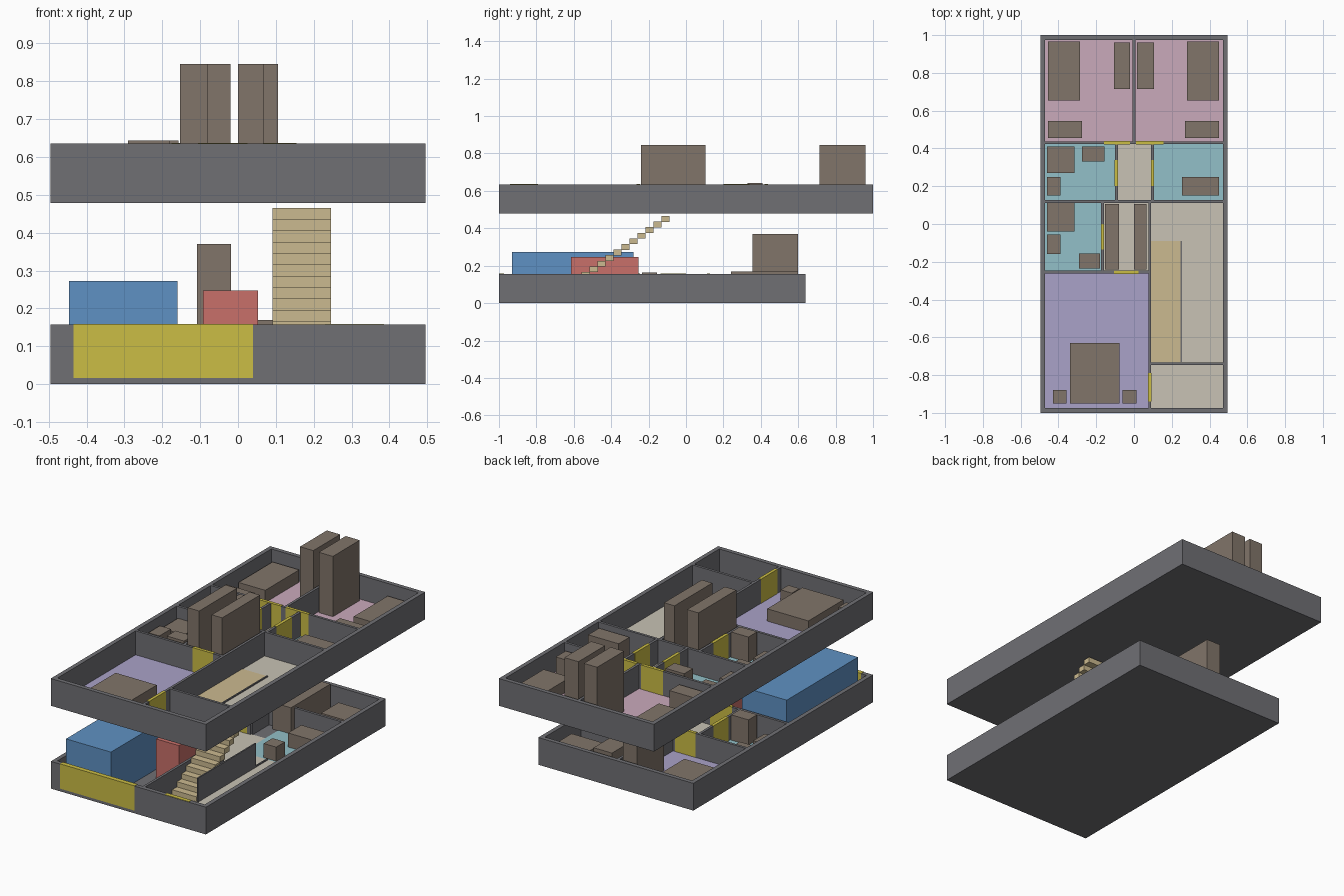
import bpy

cube = bpy.data.objects.get("Cube")
if cube:
    bpy.data.objects.remove(cube, do_unlink=True)


def material(name, r, g, b):
    m = bpy.data.materials.new(name)
    m.use_nodes = True
    m.diffuse_color = (r, g, b, 1)
    m.node_tree.nodes["Principled BSDF"].inputs["Base Color"].default_value = (r, g, b, 1)
    return m


GREY = material("wall grey", .16, .16, .175)
BROWN = material("furniture brown", .22, .178, .144)
PINK = material("pink floor", .59, .40, .50)
TEAL = material("teal floor", .29, .53, .58)
PURPLE = material("purple floor", .40, .36, .58)
BEIGE = material("beige floor", .58, .54, .46)
TAN = material("stair tan", .60, .49, .28)
BLUE = material("car blue", .114, .283, .546)
RED = material("motorbike red", .58, .162, .144)
YELLOW = material("door yellow", .6, .51, .06)

SLAB = .016     # slab thickness
TOP = .157      # wall height from the bottom of the slab
UPPER = .478    # bottom of the upper storey
T = .015        # inner wall thickness
EDGE = .025     # outer wall thickness


def box(name, mat, x0, x1, y0, y1, z0, z1):
    xs, ys, zs = (x0, x1), (y0, y1), (z0, z1)
    verts = [(x, y, z) for x in xs for y in ys for z in zs]
    faces = [(0, 1, 3, 2), (4, 6, 7, 5), (0, 4, 5, 1),
             (2, 3, 7, 6), (0, 2, 6, 4), (1, 5, 7, 3)]
    me = bpy.data.meshes.new(name)
    me.from_pydata(verts, [], faces)
    me.materials.append(mat)
    ob = bpy.data.objects.new(name, me)
    bpy.context.collection.objects.link(ob)
    return ob


def shell(tag, base, back):
    """Slab with four outer walls."""
    w = .495
    box(tag + "_slab", GREY, -w, w, -1, back, base, base + SLAB)
    z = (base + SLAB, base + TOP)
    box(tag + "_front_wall", GREY, -w, w, -1, -1 + EDGE, *z)
    box(tag + "_back_wall", GREY, -w, w, back - EDGE, back, *z)
    for side, x in (("right", -w), ("left", w - EDGE)):
        box(f"{tag}_{side}_wall", GREY, x, x + EDGE, -1 + EDGE, back - EDGE, *z)


def strip(name, mat, base, axis, at, a, b, thick, height):
    """Upright panel running along one axis."""
    h = thick / 2
    span = (a, b, at - h, at + h) if axis == "x" else (at - h, at + h, a, b)
    box(name, mat, *span, base + SLAB, base + height)


def walls(tag, base, rows):
    for axis, at, a, b in rows:
        strip(tag + "_partition", GREY, base, axis, at, a, b, T, TOP)


def doors(tag, base, rows):
    for axis, at, a, b in rows:
        strip(tag + "_door", YELLOW, base, axis, at, a, b, T + .003, TOP + .002)


def floors(base, rows):
    for name, mat, x0, x1, y0, y1 in rows:
        box(name, mat, x0, x1, y0, y1, base + SLAB, base + SLAB + .003)


def furnish(base, rows):
    for name, x0, x1, y0, y1, h in rows:
        box(name, BROWN, x0, x1, y0, y1, base + SLAB, base + h)


def small_bathroom(base):
    furnish(base, [("side_shower_tray", -.46, -.315, -.04, .11, .09),
                   ("side_toilet", -.46, -.39, -.16, -.055, .11),
                   ("side_basin", -.29, -.18, -.235, -.155, .165)])


# Upper storey
shell("upper", UPPER, 1)
walls("upper", UPPER, [
    ("x", .43, -.47, .47), ("x", .12, -.47, .47), ("y", 0, .43, .975),
    ("y", -.093, .12, .43), ("y", .098, .12, .43), ("y", -.167, -.255, .12),
    ("y", .083, -.975, .12), ("x", -.255, -.47, .083), ("x", -.74, .083, .47)])
doors("upper", UPPER, [
    ("x", .43, -.16, -.02), ("x", .43, .01, .155), ("y", -.093, .2, .34),
    ("y", .098, .2, .34), ("y", -.167, -.135, 0), ("x", -.255, -.105, .025),
    ("y", .083, -.94, -.79)])
floors(UPPER, [
    ("right_bedroom_floor", PINK, -.47, 0, .43, .975),
    ("left_bedroom_floor", PINK, 0, .47, .43, .975),
    ("right_bathroom_floor", TEAL, -.47, -.093, .12, .43),
    ("upper_hall_floor", BEIGE, -.093, .098, .12, .43),
    ("left_bathroom_floor", TEAL, .098, .47, .12, .43),
    ("side_bathroom_floor", TEAL, -.47, -.167, -.255, .12),
    ("closet_floor", BEIGE, -.167, .083, -.255, .12),
    ("main_bedroom_floor", PURPLE, -.47, .083, -.975, -.255),
    ("landing_floor", BEIGE, .083, .47, -.74, .12),
    ("balcony_floor", BEIGE, .083, .47, -.975, -.74)])
furnish(UPPER, [
    ("right_bed", -.455, -.285, .655, .965, .09),
    ("left_bed", .28, .45, .655, .965, .09),
    ("right_desk", -.455, -.275, .455, .545, .12),
    ("left_desk", .27, .45, .455, .545, .12),
    ("right_wardrobe", -.105, -.02, .715, .96, .367),
    ("left_wardrobe", .015, .105, .715, .96, .367),
    ("right_closet", -.153, -.08, -.24, .105, .367),
    ("left_closet", 0, .067, -.24, .105, .367),
    ("shower_tray", -.46, -.315, .27, .41, .09),
    ("toilet", -.46, -.39, .15, .25, .11),
    ("basin", -.275, -.157, .33, .41, .165),
    ("bath_counter", .255, .45, .15, .25, .135),
    ("main_bed", -.34, -.077, -.95, -.63, .09),
    ("right_nightstand", -.43, -.358, -.95, -.88, .08),
    ("left_nightstand", -.06, .012, -.95, -.88, .08)])
small_bathroom(UPPER)
box("stairwell_plate", TAN, .091, .247, -.73, -.09, UPPER + SLAB, UPPER + SLAB + .006)
strip("upper_stair_kerb", GREY, UPPER, "y", .25, -.73, -.09, .008, .026)

# Lower storey
shell("lower", 0, .64)
walls("lower", 0, [
    ("y", .083, -.975, -.255), ("x", -.255, -.47, .083), ("y", -.167, -.255, .12),
    ("x", .12, -.47, 0), ("y", 0, .12, .615), ("x", .28, .0, .47)])
doors("lower", 0, [("x", -.255, -.12, .02), ("y", -.167, -.135, 0), ("x", .12, -.15, -.02)])
floors(0, [
    ("lower_hall_floor", BEIGE, .09, .47, -.975, -.09),
    ("passage_floor", BEIGE, -.167, .09, -.255, .12),
    ("lower_bathroom_floor", TEAL, -.47, -.167, -.255, .12),
    ("kitchen_floor", TEAL, .09, .47, -.09, .28),
    ("lower_bedroom_floor", PURPLE, -.47, 0, .12, .615),
    ("living_floor", BEIGE, 0, .47, .28, .615)])
furnish(0, [
    ("lower_wardrobe", -.108, -.018, .355, .6, .37),
    ("lower_bed", -.45, -.2, .3, .6, .09),
    ("cabinet", .053, .17, .24, .6, .17),
    ("sofa", .25, .45, .4, .56, .1),
    ("kitchen_table", .25, .45, .1, .22, .1),
    ("stool", .22, .3, -.08, 0, .1)])
small_bathroom(0)
strip("stair_side_wall", GREY, 0, "y", .252, -.73, -.2, .008, TOP)
strip("lower_stair_kerb", GREY, 0, "y", .252, -.2, -.09, .008, .026)

# Entrances
box("garage_door", YELLOW, -.435, .04, -1.001, -.974, SLAB, TOP + .002)
box("front_door", YELLOW, .23, .385, -.998, -.974, SLAB, TOP + .002)

# Vehicles
box("car", BLUE, -.447, -.16, -.93, -.28, SLAB, .273)
box("motorbike", RED, -.092, .053, -.615, -.255, SLAB, .247)

# Staircase of separate treads
RISE, RUN, STEPS = .0299, .0427, 15
for i in range(STEPS):
    y = -.73 + i * RUN
    z = SLAB + i * RISE
    box("stair_tread", TAN, .091, .246, y, y + RUN + .002, z, z + RISE + .001)
